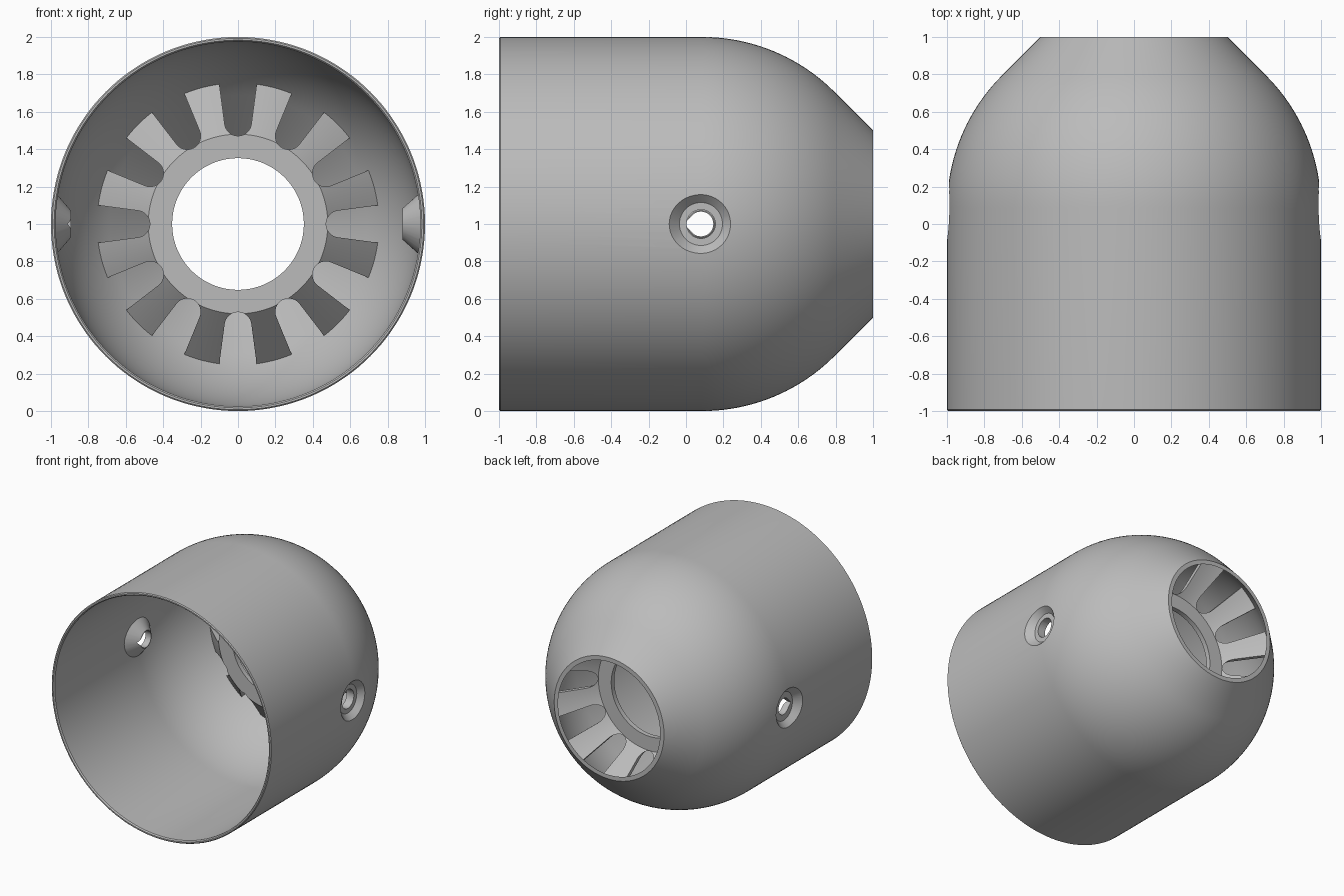
import bpy, bmesh, math
from mathutils import Matrix, Vector

if "Cube" in bpy.data.objects:
    bpy.data.objects.remove(bpy.data.objects["Cube"], do_unlink=True)

grey = bpy.data.materials.new("plain_grey")
grey.use_nodes = True
grey.diffuse_color = (0.5, 0.5, 0.5, 1)
grey.node_tree.nodes["Principled BSDF"].inputs["Base Color"].default_value = (0.5, 0.5, 0.5, 1)

CENTRE_Z = 1.0
DOME_Y = 0.086          # centre of the dome and of the side holes
R_OUT, R_IN = 1.0, 0.975


def finish(bm, name):
    bmesh.ops.remove_doubles(bm, verts=bm.verts, dist=1e-5)
    bmesh.ops.recalc_face_normals(bm, faces=bm.faces)
    mesh = bpy.data.meshes.new(name)
    bm.to_mesh(mesh)
    bm.free()
    mesh.materials.append(grey)
    obj = bpy.data.objects.new(name, mesh)
    bpy.context.collection.objects.link(obj)
    return obj


def lathe(name, profile, axis, origin, segs):
    """Spin a closed loop of (distance along axis, radius) points."""
    rot = Vector((0, 0, 1)).rotation_difference(Vector(axis)).to_matrix().to_4x4()
    place = Matrix.Translation(origin) @ rot
    bm = bmesh.new()
    rings = []
    for k in range(segs):
        a = math.tau * k / segs
        rings.append([bm.verts.new(place @ Vector((r * math.cos(a), r * math.sin(a), d)))
                      for d, r in profile])
    n = len(profile)
    for k in range(segs):
        p, q = rings[k], rings[(k + 1) % segs]
        for i in range(n):
            j = (i + 1) % n
            ri, rj = profile[i][1], profile[j][1]
            if ri == 0 and rj == 0:
                continue
            if ri == 0:
                bm.faces.new((p[i], q[j], p[j]))
            elif rj == 0:
                bm.faces.new((p[i], q[i], p[j]))
            else:
                bm.faces.new((p[i], q[i], q[j], p[j]))
    return finish(bm, name)


def prism(bm, points, move):
    """Extrude a flat outline by the vector move."""
    face = bm.faces.new([bm.verts.new(p) for p in points])
    top = bmesh.ops.extrude_face_region(bm, geom=[face])["geom"]
    bmesh.ops.translate(bm, vec=move, verts=[v for v in top if isinstance(v, bmesh.types.BMVert)])
    # keep the base cap so that the prism is closed
    if not face.is_valid:
        bm.faces.new([bm.verts.new(p) for p in points])


def boolean(target, tool, operation):
    mod = target.modifiers.new(operation.lower(), "BOOLEAN")
    mod.operation, mod.object, mod.solver = operation, tool, "EXACT"
    bpy.context.view_layer.objects.active = target
    bpy.ops.object.modifier_apply(modifier=mod.name)
    bpy.data.objects.remove(tool, do_unlink=True)


def smooth(obj):
    bpy.ops.object.select_all(action="DESELECT")
    obj.select_set(True)
    bpy.context.view_layer.objects.active = obj
    bpy.ops.object.shade_smooth_by_angle(angle=math.radians(25))


def dome_arc(radius):
    steps = 20
    return [(DOME_Y + radius * math.sin(math.pi / 4 * i / steps),
             radius * math.cos(math.pi / 4 * i / steps)) for i in range(steps + 1)]


# Shell: straight sleeve, dome, then a cone down to the back opening
back_in = R_IN * math.sqrt(2) - (1 - DOME_Y)
outer = [(-1, 0.993), (-0.993, R_OUT)] + dome_arc(R_OUT) + [(1, 0.5)]
inner = [(1, back_in)] + dome_arc(R_IN)[::-1] + [(-0.99, R_IN), (-1, 0.983)]
shell = lathe("shell", outer + inner, (0, 1, 0), (0, 0, CENTRE_Z), 144)

# Countersunk side holes, each in a conical boss inside the shell
for side, tip in ((1, 0.88), (-1, 0.893)):
    axis, origin = (side, 0, 0), (0, DOME_Y - 0.006, CENTRE_Z)
    boss = lathe("boss", [(tip, 0), (tip, tip * -0.95 + 0.92), (0.98, 0.173), (0.98, 0)],
                 axis, origin, 48)
    boolean(shell, boss, "UNION")
    sink = lathe("sink", [(0.945, 0), (0.945, 0.115), (1.02, 0.19), (1.02, 0)], axis, origin, 48)
    boolean(shell, sink, "DIFFERENCE")
    if side > 0:
        hole = lathe("hole", [(0.8, 0), (0.8, 0.077), (1.1, 0.077), (1.1, 0)], axis, origin, 48)
    else:
        # teardrop hole pointing to the front
        r = 0.066
        outline = [(-0.8, origin[1] - r * math.sqrt(2), CENTRE_Z)]
        for i in range(31):
            a = math.radians(135 - 270 * i / 30)
            outline.append((-0.8, origin[1] + r * math.cos(a), CENTRE_Z + r * math.sin(a)))
        bm = bmesh.new()
        prism(bm, outline, (-0.3, 0, 0))
        hole = finish(bm, "hole")
    boolean(shell, hole, "DIFFERENCE")

# Funnel: flat ring with a cone that widens to meet the shell
funnel = lathe("slotted_funnel",
               [(0.43, 0.352), (0.43, 0.48), (0.717, 0.767), (0.738, 0.737),
                (0.47, 0.469), (0.47, 0.352)],
               (0, 1, 0), (0, 0, CENTRE_Z), 144)

# Twelve round-ended slots leave twelve fingers
bm = bmesh.new()
half = math.radians(7.6)
mid, end = 0.543, 0.85
tip_r = mid * math.sin(half)
for k in range(12):
    turn = Matrix.Rotation(math.tau * k / 12, 3, "Y")
    flat = [(end * math.sin(half), end * math.cos(half))]
    flat += [(tip_r * math.cos(a), mid + tip_r * math.sin(a))
             for a in (-half - (math.pi - 2 * half) * i / 16 for i in range(17))]
    flat.append((-end * math.sin(half), end * math.cos(half)))
    prism(bm, [turn @ Vector((x, 0.3, z)) + Vector((0, 0, CENTRE_Z)) for x, z in flat], (0, 0.6, 0))
boolean(funnel, finish(bm, "slots"), "DIFFERENCE")

smooth(shell)
smooth(funnel)
